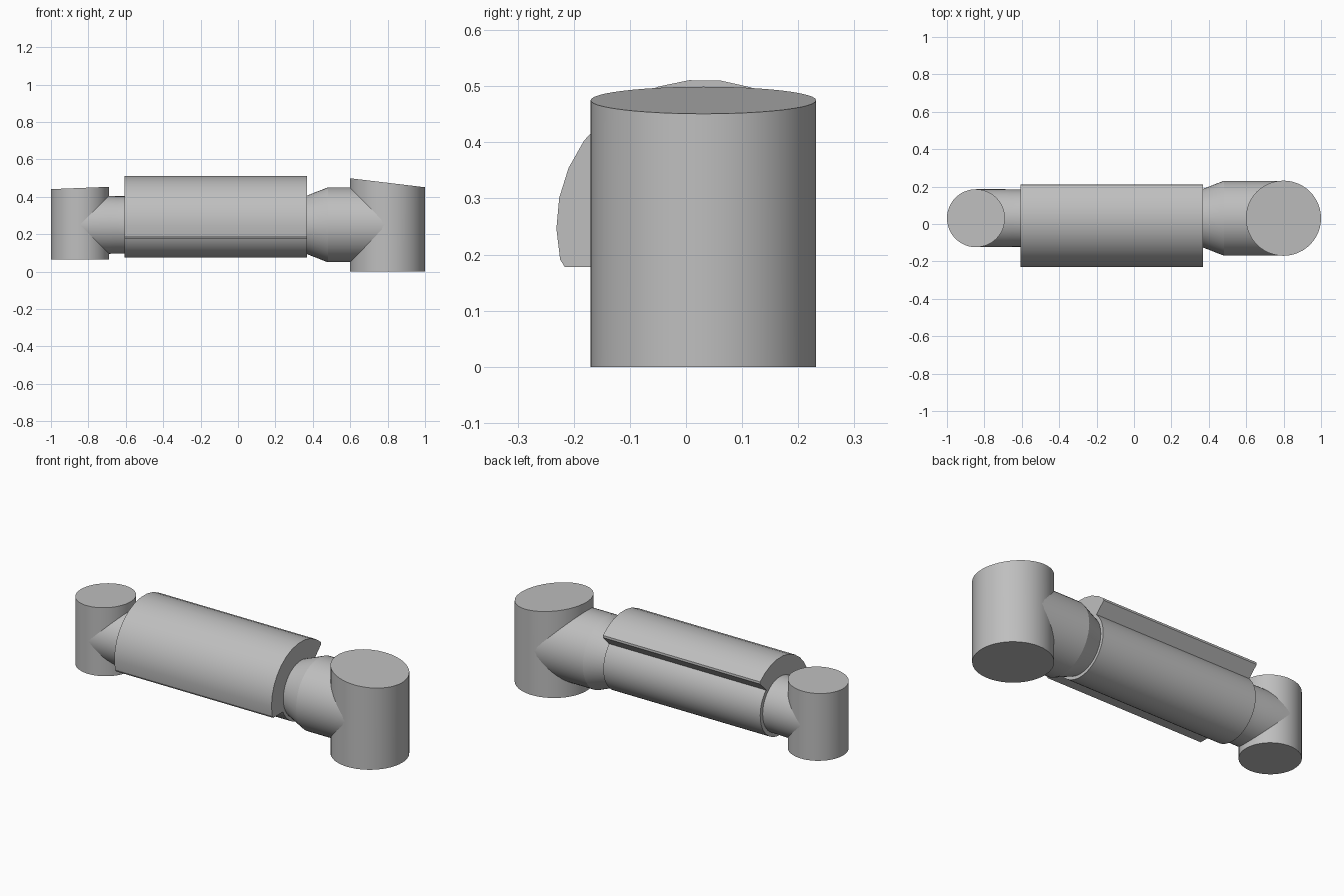
import bpy, bmesh, math

if "Cube" in bpy.data.objects:
    bpy.data.objects.remove(bpy.data.objects["Cube"])

AXIS_Y, AXIS_Z = 0.031, 0.25
SEGMENTS = 48

grey = bpy.data.materials.new("plain grey")
grey.use_nodes = True
COLOUR = (0.52, 0.52, 0.52, 1)
grey.diffuse_color = COLOUR
grey.node_tree.nodes["Principled BSDF"].inputs["Base Color"].default_value = COLOUR


def finish(name, bm):
    """Turn a bmesh into a smooth object with sharp rims."""
    bmesh.ops.recalc_face_normals(bm, faces=bm.faces)
    mesh = bpy.data.meshes.new(name)
    bm.to_mesh(mesh)
    bm.free()
    mesh.materials.append(grey)
    obj = bpy.data.objects.new(name, mesh)
    bpy.context.collection.objects.link(obj)
    bpy.ops.object.select_all(action='DESELECT')
    obj.select_set(True)
    bpy.context.view_layer.objects.active = obj
    bpy.ops.object.shade_smooth_by_angle(angle=math.radians(20))
    return obj


def upright(name, x, radius, bottom, top, slope):
    """Vertical cylinder whose top is cut at a slant along x."""
    bm = bmesh.new()
    bmesh.ops.create_cone(bm, cap_ends=True, segments=SEGMENTS,
                          radius1=radius, radius2=radius, depth=1)
    for v in bm.verts:
        v.co.z = top + slope * v.co.x if v.co.z > 0 else bottom
        v.co.x += x
        v.co.y += AXIS_Y
    finish(name, bm)


def lathe(name, profile):
    """Revolve (x, radius) pairs around the arm axis and cap both ends."""
    bm = bmesh.new()
    rings = []
    for x, r in profile:
        angles = [math.tau * i / SEGMENTS for i in range(SEGMENTS)]
        rings.append([bm.verts.new((x, AXIS_Y + r * math.cos(a), AXIS_Z + r * math.sin(a)))
                      for a in angles])
    for a, b in zip(rings, rings[1:]):
        for i in range(SEGMENTS):
            j = (i + 1) % SEGMENTS
            bm.faces.new((a[i], a[j], b[j], b[i]))
    bm.faces.new(rings[0])
    bm.faces.new(rings[-1])
    finish(name, bm)


# Upright end sleeves
upright("large_end_sleeve", 0.799, 0.201, 0.0, 0.475, -0.12)
upright("small_end_sleeve", -0.845, 0.155, 0.065, 0.447, 0.04)

# Horizontal arm: small neck, barrel, cone and large neck
lathe("arm_barrel", [(-0.845, 0.155), (-0.69, 0.155), (-0.65, 0.153), (-0.606, 0.153),
                     (-0.606, 0.175), (0.37, 0.175), (0.37, 0.157),
                     (0.48, 0.2), (0.799, 0.2)])

# Curved cover wrapped over the top and front of the barrel
OUTER, INNER = 0.262, 0.168
START, END, STEPS = math.radians(47), math.radians(193), 12


def polar(r, a):
    return r * math.cos(a), r * math.sin(a)


section = [polar(INNER, math.radians(45)), polar(OUTER - 0.008, math.radians(45))]
section += [polar(OUTER, START + (END - START) * i / STEPS) for i in range(STEPS + 1)]
section += [(-0.247, -0.072), (-0.152, -0.072)]
section += [polar(INNER, math.radians(a)) for a in range(195, 45, -15)]

bm = bmesh.new()
cap = bm.faces.new([bm.verts.new((-0.608, AXIS_Y + y, AXIS_Z + z)) for y, z in section])
new = bmesh.ops.extrude_face_region(bm, geom=[cap], use_keep_orig=True)["geom"]
bmesh.ops.translate(bm, vec=(0.978, 0, 0),
                    verts=[g for g in new if isinstance(g, bmesh.types.BMVert)])
finish("curved_cover", bm)
